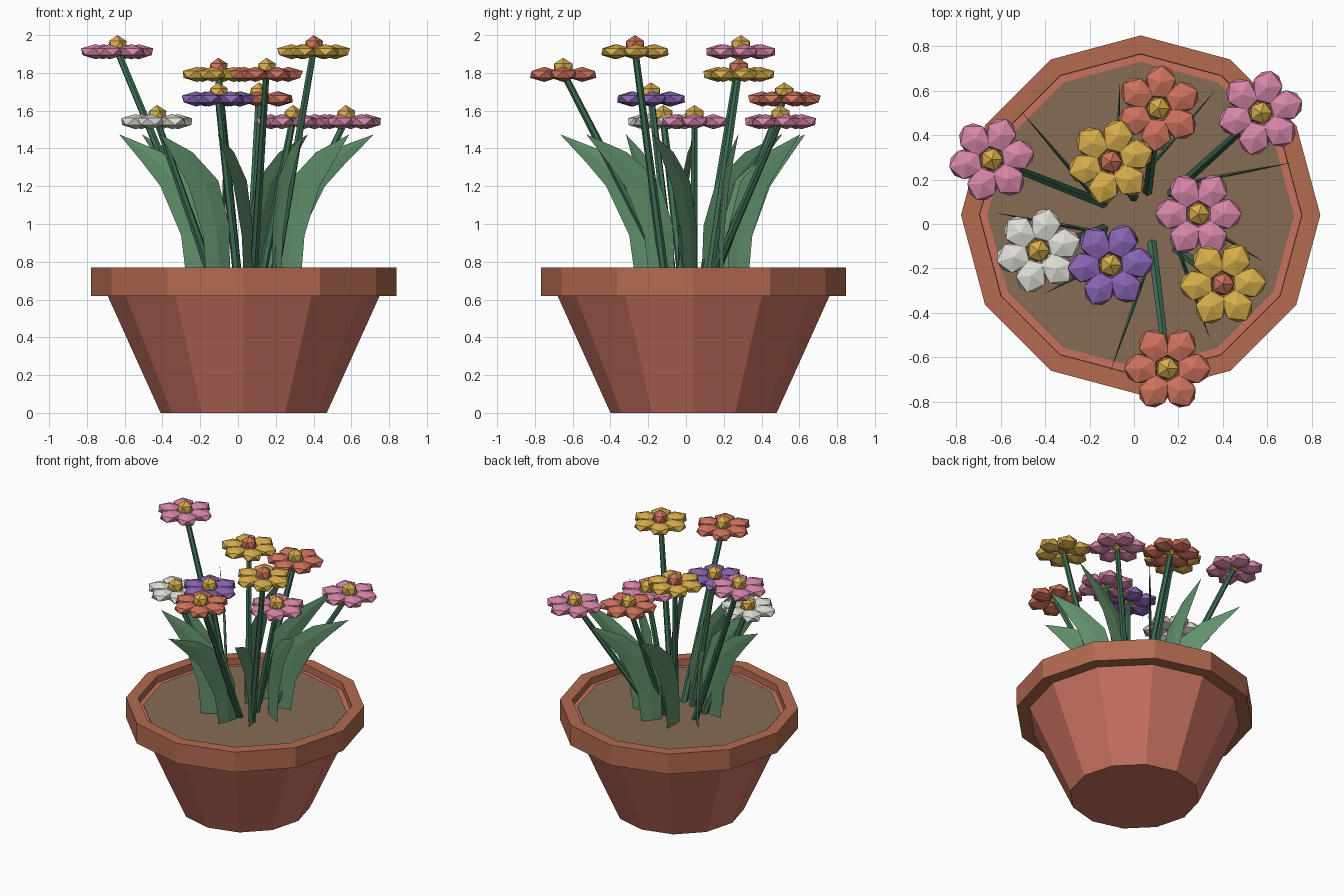
import bpy, bmesh, math
from mathutils import Vector, Matrix

if "Cube" in bpy.data.objects:
    bpy.data.objects.remove(bpy.data.objects["Cube"])

CX, CY, SOIL_Z = 0.03, 0.04, 0.715


def material(name, rgb):
    m = bpy.data.materials.new(name)
    m.diffuse_color = (*rgb, 1)
    m.use_nodes = True
    m.node_tree.nodes["Principled BSDF"].inputs["Base Color"].default_value = m.diffuse_color
    return m


CLAY = material("clay", (0.58, 0.17, 0.12))
RIM = material("rim_clay", (0.45, 0.145, 0.08))
SOIL = material("soil", (0.24, 0.15, 0.09))
STEM = material("stem_green", (0.05, 0.16, 0.09))
LEAF = material("leaf_green", (0.12, 0.28, 0.15))
PINK = material("pink", (0.68, 0.24, 0.40))
YELLOW = material("yellow", (0.68, 0.42, 0.07))
ORANGE = material("coral", (0.62, 0.17, 0.11))
PURPLE = material("purple", (0.25, 0.13, 0.45))
WHITE = material("white", (0.75, 0.73, 0.68))


def finish(bm, name, *mats):
    bmesh.ops.recalc_face_normals(bm, faces=bm.faces)
    me = bpy.data.meshes.new(name)
    bm.to_mesh(me)
    bm.free()
    for m in mats:
        me.materials.append(m)
    ob = bpy.data.objects.new(name, me)
    bpy.context.collection.objects.link(ob)
    return ob


def lathe(name, profile, mat, sides=12, closed=False):
    """Turn (radius, z) points round the pot axis; open ends are capped."""
    bm = bmesh.new()
    rings = []
    for r, z in profile:
        rings.append([bm.verts.new((CX + r * math.cos(a), CY + r * math.sin(a), z))
                      for a in (2 * math.pi * i / sides for i in range(sides))])
    pairs = list(zip(rings, rings[1:]))
    if closed:
        pairs.append((rings[-1], rings[0]))
    for lo, hi in pairs:
        for i in range(sides):
            j = (i + 1) % sides
            bm.faces.new((lo[i], lo[j], hi[j], hi[i]))
    if not closed:
        bm.faces.new(rings[0])
        bm.faces.new(rings[-1])
    return finish(bm, name, mat)


# Pot: tapered body with a flat lip, overhanging rim, soil just proud of the lip
lathe("pot_body", [(0.44, 0), (0.72, 0.62), (0.725, SOIL_Z + 0.005)], CLAY)
lathe("pot_rim", [(0.72, 0.62), (0.808, 0.62), (0.808, 0.77), (0.725, 0.77)], RIM, closed=True)
lathe("soil", [(0.69, SOIL_Z - 0.02), (0.69, SOIL_Z + 0.01)], SOIL)


# Leaves: upright blades, thin diamond section, foot swung a little sideways
# each row: lower edge (r, z), upper edge (r, z), half thickness
BLADE = [((0.30, 0.69), (0.16, 0.69), 0.006),
         ((0.33, 0.94), (0.17, 0.99), 0.009),
         ((0.44, 1.20), (0.25, 1.23), 0.009),
         ((0.54, 1.33), (0.43, 1.38), 0.006)]


def leaf(index, angle, reach):
    bm = bmesh.new()
    out = Vector((math.cos(angle), math.sin(angle), 0))
    side = Vector((-out.y, out.x, 0))
    stretch = reach / 0.66

    def point(r, z, s=0):
        t = max(0, (z - 0.8) / 0.67)
        s += 0.11 * (1 - r / 0.66)
        r *= 1 + (stretch - 1) * t
        return bm.verts.new(Vector((CX, CY, z)) + out * r + side * s)

    rings = []
    for (r0, z0), (r1, z1), th in BLADE:
        rm, zm = (r0 + r1) / 2, (z0 + z1) / 2
        rings.append([point(r0, z0), point(rm, zm, th), point(r1, z1), point(rm, zm, -th)])
    tip = point(0.66, 1.475)
    for a, b in zip(rings, rings[1:]):
        for i in range(4):
            j = (i + 1) % 4
            bm.faces.new((a[i], a[j], b[j], b[i]))
    for i in range(4):
        bm.faces.new((rings[-1][i], rings[-1][(i + 1) % 4], tip))
    bm.faces.new(rings[0])
    finish(bm, f"leaf_{index}", LEAF)


for i, reach in enumerate([0.73, 0.66, 0.60, 0.715, 0.66, 0.57, 0.72, 0.65, 0.60]):
    leaf(i + 1, math.radians(19 + 40 * i), reach)


# Flowers: straight stem, six flattened petals, faceted centre
def flower(index, head, base, turn, petal_mat, centre_mat):
    top = Vector(head)
    foot = Vector((*base, SOIL_Z - 0.02))
    axis = top - foot
    bm = bmesh.new()
    bmesh.ops.create_cone(bm, cap_ends=True, segments=6, radius1=0.024, radius2=0.018,
                          depth=axis.length,
                          matrix=Matrix.Translation((top + foot) / 2)
                          @ axis.to_track_quat('Z', 'Y').to_matrix().to_4x4())
    finish(bm, f"stem_{index}", STEM)

    bm = bmesh.new()
    for k in range(6):
        m = (Matrix.Translation(top + Vector((0, 0, -0.008)))
             @ Matrix.Rotation(math.radians(turn + 60 * k), 4, 'Z')
             @ Matrix.Translation((0.116, 0, 0))
             @ Matrix.Diagonal((0.087, 0.077, 0.04, 1)))
        bmesh.ops.create_icosphere(bm, subdivisions=1, radius=1, matrix=m)
    finish(bm, f"petals_{index}", petal_mat)

    bm = bmesh.new()
    bmesh.ops.create_icosphere(bm, subdivisions=1, radius=0.057,
                               matrix=Matrix.Translation(top + Vector((0, 0, 0.023))))
    finish(bm, f"flower_centre_{index}", centre_mat)


FLOWERS = [
    ((-0.64, 0.29, 1.92), (-0.13, 0.09), 10, PINK, YELLOW),
    ((0.57, 0.50, 1.55), (0.16, 0.13), 16, PINK, YELLOW),
    ((0.29, 0.045, 1.55), (0.12, 0.04), 0, PINK, YELLOW),
    ((0.11, 0.52, 1.67), (0.06, 0.14), 25, ORANGE, YELLOW),
    ((-0.105, 0.28, 1.80), (0.00, 0.12), 15, YELLOW, ORANGE),
    ((-0.105, -0.185, 1.67), (0.00, -0.07), 5, PURPLE, YELLOW),
    ((-0.43, -0.12, 1.55), (-0.13, -0.02), 15, WHITE, YELLOW),
    ((0.40, -0.27, 1.92), (0.19, -0.11), 3, YELLOW, ORANGE),
    ((0.15, -0.65, 1.80), (0.08, -0.08), 0, ORANGE, YELLOW),
]
for i, f in enumerate(FLOWERS):
    flower(i + 1, *f)
